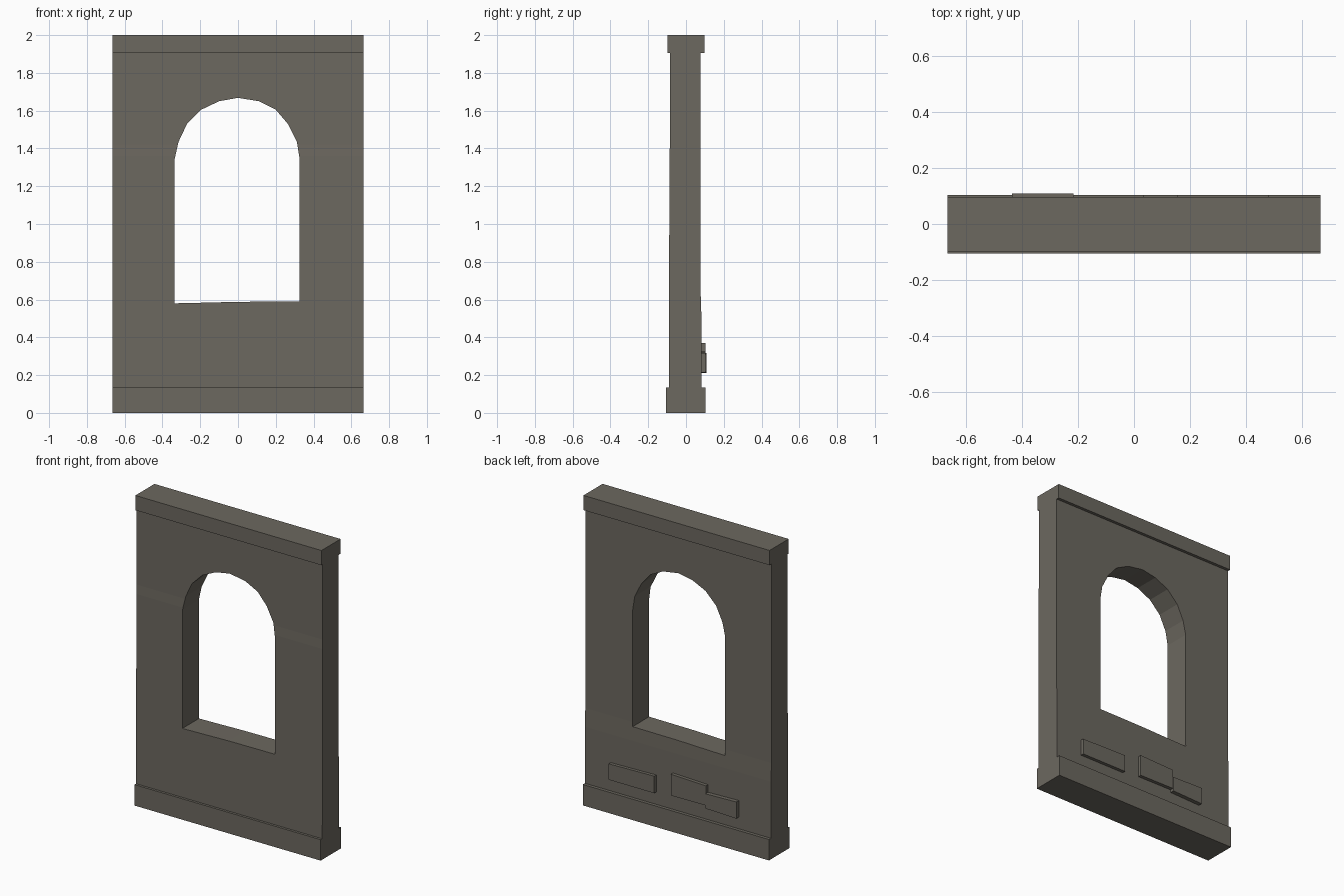
import bpy, bmesh
from mathutils import Vector

if "Cube" in bpy.data.objects:
    bpy.data.objects.remove(bpy.data.objects["Cube"])

stone = bpy.data.materials.new("stone")
stone.diffuse_color = (0.15, 0.138, 0.115, 1)
stone.use_nodes = True
stone.node_tree.nodes["Principled BSDF"].inputs["Base Color"].default_value = stone.diffuse_color


def prism(name, pts, axis, lo, hi):
    """Extrude a closed 2D profile: axis 'x' takes (y, z), axis 'y' takes (x, z)."""
    bm = bmesh.new()

    def ring(d):
        return [bm.verts.new(Vector((d, a, b)) if axis == 'x' else Vector((a, d, b)))
                for a, b in pts]

    near, far = ring(lo), ring(hi)
    bm.faces.new(near)
    bm.faces.new(far)
    n = len(pts)
    for i in range(n):
        j = (i + 1) % n
        bm.faces.new((near[i], near[j], far[j], far[i]))
    bmesh.ops.recalc_face_normals(bm, faces=bm.faces[:])
    mesh = bpy.data.meshes.new(name)
    bm.to_mesh(mesh)
    bm.free()
    mesh.materials.append(stone)
    ob = bpy.data.objects.new(name, mesh)
    bpy.context.collection.objects.link(ob)
    return ob


HALF_W = 0.665

# wall panel: side profile with a slightly uneven, weathered thickness
wall = prism("wall_panel",
             [(-0.09, 0.12), (0.082, 0.12), (0.082, 0.5), (0.078, 0.62),
              (0.078, 1.91), (-0.085, 1.91), (-0.085, 1.42), (-0.088, 1.36)],
             'x', -HALF_W, HALF_W)

# arched window opening
opening = prism("window_cutter",
                [(-0.335, 0.58), (-0.2, 0.583), (0, 0.588), (0.326, 0.59),
                 (0.326, 1.345), (0.312, 1.435), (0.264, 1.53), (0.2, 1.605),
                 (0.11, 1.65), (0, 1.668), (-0.1, 1.65), (-0.195, 1.605),
                 (-0.27, 1.53), (-0.315, 1.435), (-0.335, 1.345)],
                'y', -0.3, 0.3)
opening.hide_render = True
opening.hide_set(True)
cut = wall.modifiers.new("window", 'BOOLEAN')
cut.operation = 'DIFFERENCE'
cut.solver = 'EXACT'
cut.object = opening

# top cornice and bottom plinth
for name, y0, y1, z0, z1 in (("top_cornice", -0.098, 0.097, 1.905, 2.0),
                             ("bottom_plinth", -0.106, 0.103, 0.0, 0.135)):
    prism(name, [(y0, z0), (y1, z0), (y1, z1), (y0, z1)], 'x', -HALF_W, HALF_W)

# raised bricks on the back, slightly skewed: x range, front depth, corner heights
bricks = (
    (0.155, 0.48, 0.103, 0.215, 0.215, 0.318, 0.325),
    (-0.215, 0.035, 0.104, 0.235, 0.233, 0.37, 0.362),
    (-0.435, -0.215, 0.108, 0.21, 0.217, 0.312, 0.318),
)
for i, (x0, x1, y, b0, b1, t1, t0) in enumerate(bricks):
    prism(f"raised_brick_{i + 1}", [(x0, b0), (x1, b1), (x1, t1), (x0, t0)],
          'y', 0.06, y)
